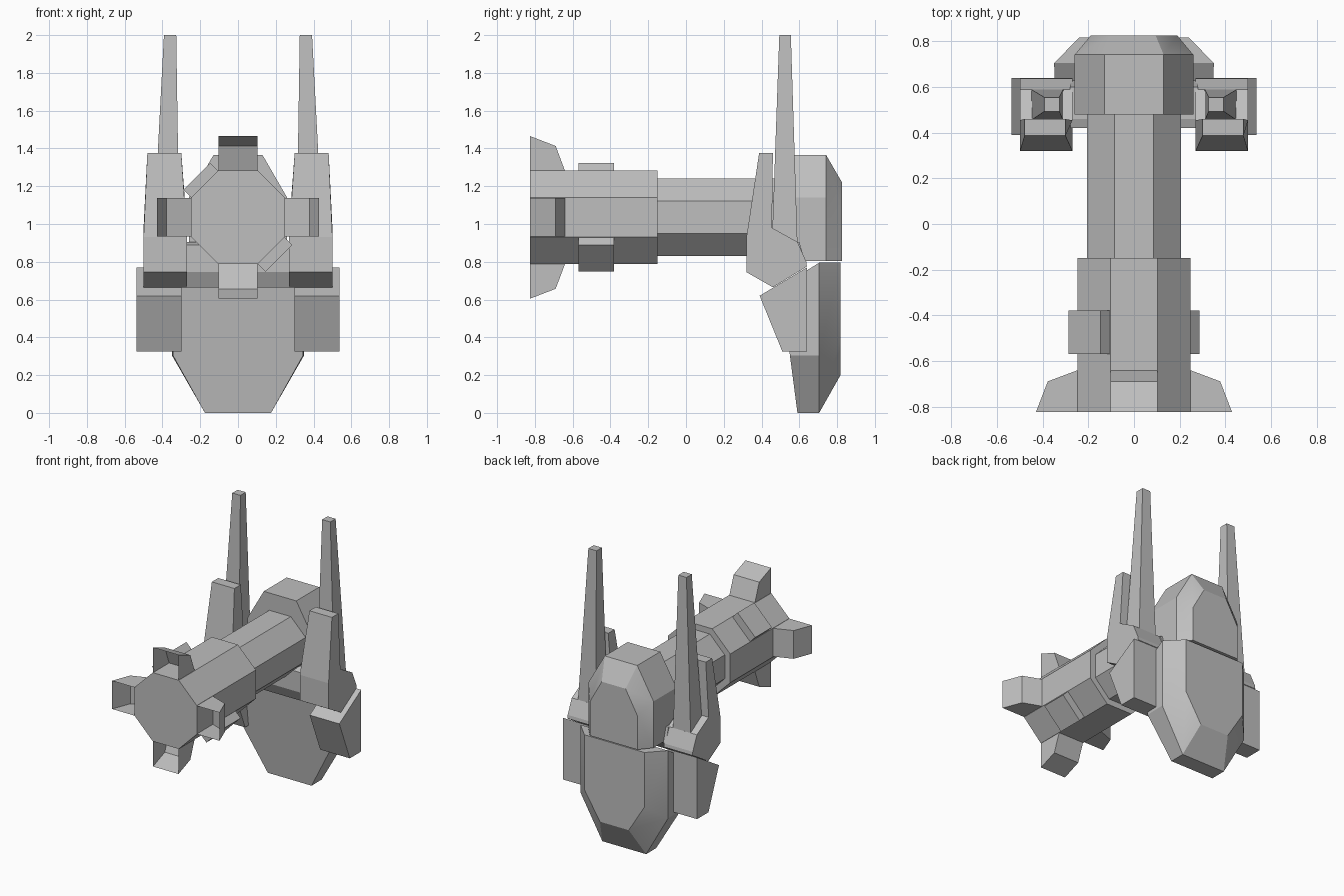
import bpy
import bmesh
from math import radians
from mathutils import Matrix, Vector

old = bpy.data.objects.get("Cube")
if old:
    bpy.data.objects.remove(old, do_unlink=True)

# Single grey finish
grey = bpy.data.materials.new("plain_grey")
grey.use_nodes = True
colour = (0.52, 0.52, 0.52, 1)
grey.diffuse_color = colour
grey.node_tree.nodes["Principled BSDF"].inputs["Base Color"].default_value = colour

AXIS = 1.035  # height of the barrel axis


def loft(name, rings, matrix=None, soft=False, open_front=False):
    """Closed solid skinned through rings with equal point counts."""
    bm = bmesh.new()
    loops = [[bm.verts.new(p) for p in ring] for ring in rings]
    n = len(loops[0])
    for a, b in zip(loops, loops[1:]):
        for i in range(n):
            j = (i + 1) % n
            bm.faces.new((a[i], a[j], b[j], b[i]))
    bm.faces.new(loops[0])
    bm.faces.new(loops[-1])
    if matrix:
        bm.transform(matrix)
    bmesh.ops.recalc_face_normals(bm, faces=bm.faces)
    if open_front:
        front = [f for f in bm.faces if f.normal.y < -0.99]
        bmesh.ops.delete(bm, geom=front, context='FACES')
    mesh = bpy.data.meshes.new(name)
    bm.to_mesh(mesh)
    bm.free()
    mesh.materials.append(grey)
    if soft:
        for p in mesh.polygons:
            p.use_smooth = True
        mesh.set_sharp_from_angle(angle=radians(25))
    obj = bpy.data.objects.new(name, mesh)
    bpy.context.collection.objects.link(obj)
    return obj


def side_prism(name, profile, x0, x1, **kw):
    """Extrude a (y, z) profile across x."""
    return loft(name, [[(x, y, z) for y, z in profile] for x in (x0, x1)], **kw)


def octagon(r, e, y):
    pts = [(e, r), (r, e), (r, -e), (e, -r), (-e, -r), (-r, -e), (-r, e), (-e, r)]
    return [(x, y, AXIS + z) for x, z in pts]


def around_barrel(degrees):
    return Matrix.Translation((0, 0, AXIS)) @ Matrix.Rotation(radians(degrees), 4, 'Y')


# Barrel in two octagonal sections
loft("front_barrel", [octagon(0.248, 0.104, y) for y in (-0.825, -0.15)])
loft("rear_barrel", [octagon(0.205, 0.086, y) for y in (-0.15, 0.5)])

# Four hollow muzzle fins, open at the front
fin = [(-0.825, 0.245), (-0.825, 0.43), (-0.69, 0.378), (-0.64, 0.245)]
for label, angle in (("top", 0), ("left", 90), ("bottom", 180), ("right", 270)):
    side_prism(label + "_muzzle_fin", fin, -0.102, 0.102,
               matrix=around_barrel(angle), open_front=True)

# Two diagonal blocks on the barrel
block = [(-0.57, 0.24), (-0.57, 0.307), (-0.38, 0.307), (-0.38, 0.24)]
for label, angle in (("upper", -45), ("lower", 135)):
    side_prism(label + "_barrel_block", block, -0.1, 0.1, matrix=around_barrel(angle))

# Crossbar joining the arms
side_prism("crossbar", [(0.42, 0.745), (0.42, 0.89), (0.46, 0.905), (0.6, 0.905),
                        (0.63, 0.8), (0.46, 0.665)], -0.28, 0.28)

# Head with a tapered back
def head_ring(y, w, flat, shoulder, top):
    return [(-w, y, 0.805), (-w, y, shoulder), (-flat, y, top),
            (flat, y, top), (w, y, shoulder), (w, y, 0.805)]


loft("head", [head_ring(0.48, 0.26, 0.13, 1.14, 1.365),
              head_ring(0.742, 0.26, 0.13, 1.14, 1.365),
              head_ring(0.826, 0.19, 0.095, 1.05, 1.22)], soft=True)


# Lower shield, leaning front and bevelled back
def shield_ring(w_low, w, low, mid, high):
    half = [(w_low, *low), (w, *mid), (w, *high)]
    return half + [(-x, y, z) for x, y, z in reversed(half)]


loft("shield", [shield_ring(0.175, 0.345, (0.59, 0), (0.55, 0.305), (0.505, 0.67)),
                shield_ring(0.175, 0.35, (0.705, 0), (0.705, 0.305), (0.705, 0.795)),
                shield_ring(0.115, 0.24, (0.818, 0.2), (0.818, 0.4), (0.818, 0.795))],
     soft=True)

# Paired parts: arm, spike and side pod
arm = [(0.32, 0.745), (0.32, 0.93), (0.387, 1.375), (0.46, 1.375),
       (0.455, 0.98), (0.59, 0.905), (0.637, 0.8), (0.64, 0.775), (0.46, 0.665)]
pod = [(0.39, 0.62), (0.64, 0.77), (0.64, 0.325), (0.51, 0.325)]


def spike_ring(x0, x1, y0, y1, z):
    return [(x0, y0, z), (x1, y0, z), (x1, y1, z), (x0, y1, z)]


for label, side in (("left", 1), ("right", -1)):
    flip = Matrix.Scale(side, 4, Vector((1, 0, 0)))
    inner = [(0.30 if z > 1.3 else 0.27, y, z) for y, z in arm]
    outer = [(0.48 if z > 1.3 else 0.5, y, z) for y, z in arm]
    loft(label + "_arm", [inner, outer], matrix=flip)
    loft(label + "_spike", [spike_ring(0.31, 0.45, 0.455, 0.59, 0.9),
                            spike_ring(0.327, 0.392, 0.494, 0.555, 2.0)], matrix=flip)
    side_prism(label + "_side_pod", pod, 0.3, 0.537, matrix=flip)
